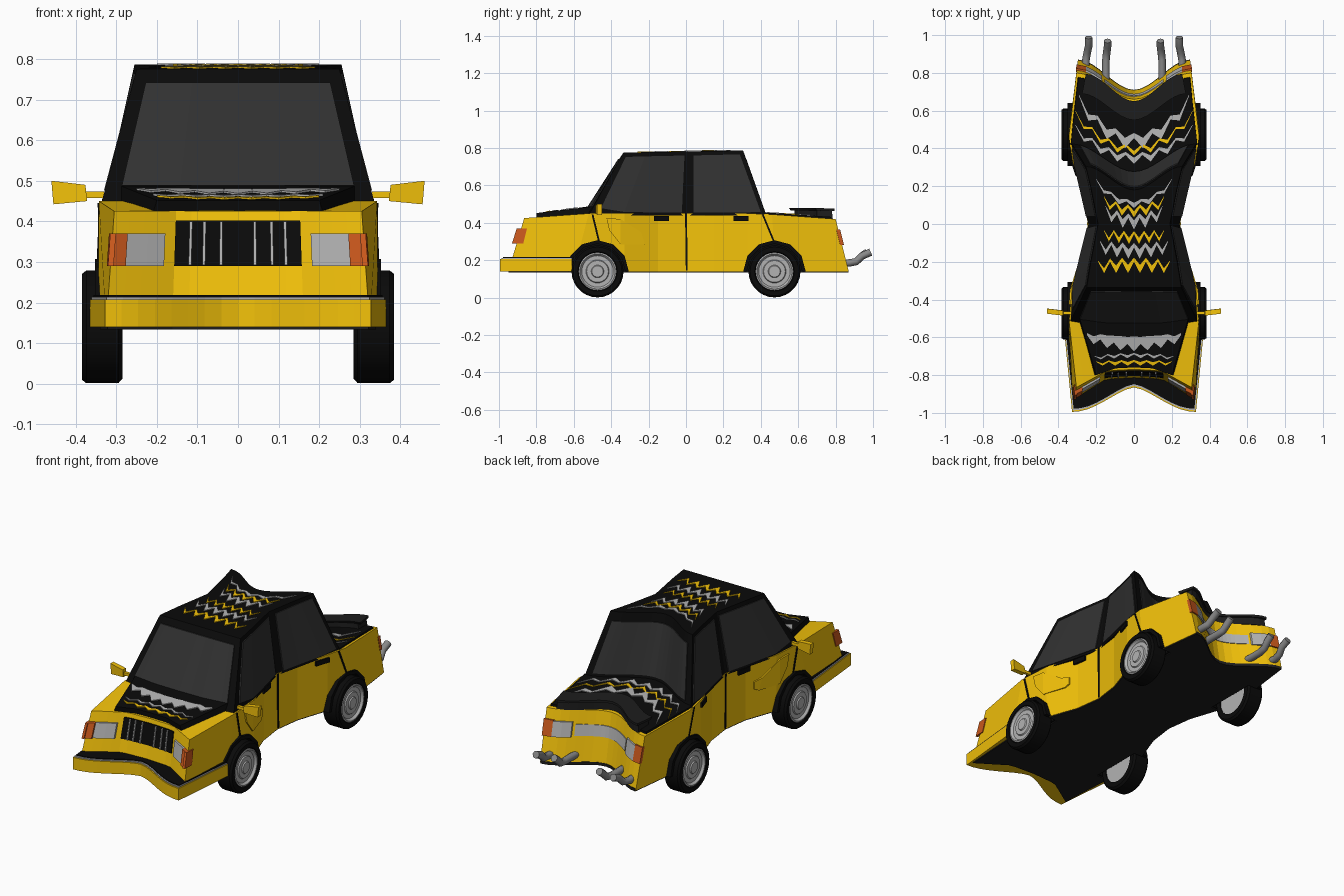
import bpy, bmesh, math

if "Cube" in bpy.data.objects:
    bpy.data.objects.remove(bpy.data.objects["Cube"])

def mat(name, r, g, b):
    m = bpy.data.materials.new(name)
    m.diffuse_color = (r, g, b, 1)
    m.use_nodes = True
    m.node_tree.nodes["Principled BSDF"].inputs["Base Color"].default_value = m.diffuse_color
    return m

YELLOW = mat("yellow", .9, .54, .003)
BLACK = mat("black", .003, .003, .003)
TRIM = mat("dark_trim", .012, .012, .012)
GLASS = mat("glass", .03, .03, .03)
ORANGE = mat("orange", .6, .1, .012)
SILVER = mat("silver", .45, .45, .45)
STEEL = mat("steel", .25, .25, .25)

def make(name, verts, faces, material, mirror=False, smooth=False):
    n = len(verts)
    if mirror:
        verts = verts + [(-x, y, z) for x, y, z in verts]
        faces = faces + [tuple(i + n for i in reversed(f)) for f in faces]
    me = bpy.data.meshes.new(name)
    me.from_pydata(verts, [], faces)
    bm = bmesh.new()
    bm.from_mesh(me)
    bmesh.ops.remove_doubles(bm, verts=bm.verts, dist=1e-5)
    bmesh.ops.recalc_face_normals(bm, faces=bm.faces)
    bm.to_mesh(me)
    bm.free()
    ob = bpy.data.objects.new(name, me)
    bpy.context.collection.objects.link(ob)
    if material:
        me.materials.append(material)
    if smooth:
        bpy.ops.object.select_all(action='DESELECT')
        ob.select_set(True)
        bpy.context.view_layer.objects.active = ob
        bpy.ops.object.shade_smooth_by_angle(angle=math.radians(35))
    return ob

def block(name, A, B, material, mirror=False):
    """Closed solid between two equal grids of points."""
    n, m = len(A), len(A[0])
    verts = [p for g in (A, B) for row in g for p in row]
    vid = lambda k, i, j: k * n * m + i * m + j
    faces = [(vid(k, i, j), vid(k, i + 1, j), vid(k, i + 1, j + 1), vid(k, i, j + 1))
             for k in (0, 1) for i in range(n - 1) for j in range(m - 1)]
    rim = [(i, 0) for i in range(n)] + [(n - 1, j) for j in range(1, m)]
    rim += [(i, m - 1) for i in range(n - 2, -1, -1)] + [(0, j) for j in range(m - 2, 0, -1)]
    for a, b in zip(rim, rim[1:] + rim[:1]):
        faces.append((vid(0, *a), vid(0, *b), vid(1, *b), vid(1, *a)))
    return make(name, verts, faces, material, mirror)

def lerp(a, b, t):
    return a + (b - a) * t

def interp(pairs, y):
    for (y0, v0), (y1, v1) in zip(pairs, pairs[1:]):
        if y <= y1:
            return lerp(v0, v1, max(0, (y - y0) / (y1 - y0)))
    return pairs[-1][1]

# A station is (top, bottom); each edge is (y centre, y side, half width, z)
def pt(e, u):
    a = min(1, abs(u))
    if e[0] < -.84:                       # bumper: rounded hollow
        f = math.sin(a * math.pi / 2) ** 1.5
    elif e[0] < 0:                        # nose: flat middle, swept corners
        f = max(.15 * a, (a - .43) / .57)
    else:                                 # tail: smooth hollow
        f = a * a * (3 - 2 * a)
    return (u * e[2], lerp(e[0], e[1], f), e[3])

def loft(name, st, material):
    us = [i / 8 - 1 for i in range(17)]
    return block(name, *[[[pt(s[k], u) for u in us] for s in st] for k in (0, 1)], material)

def side_x(st, y, z):
    pairs = []
    for t, b in st:
        h = (z - b[3]) / (t[3] - b[3])
        pairs.append((lerp(b[1], t[1], h), lerp(b[2], t[2], h)))
    return interp(pairs, y)

def side_panel(name, st, cols, off, material):
    A, B = [[[(side_x(st, y, z) + d, y, z) for y, z in c] for c in cols] for d in (off, -.008)]
    return block(name, A, B, material, True)

def end_panel(name, s, us, z0, z1, off, material, mirror=False):
    def p(u, z, d):
        h = (z - s[1][3]) / (s[0][3] - s[1][3])
        x, y, _ = (lerp(b, t, h) for t, b in zip(pt(s[0], u), pt(s[1], u)))
        return (x, y + d, z)
    A, B = [[[p(u, z, d) for z in (z0, z1)] for u in us] for d in (off, -off)]
    return block(name, A, B, material, mirror)

def stripe(name, st, y0, curve, half, n, amp, th, material):
    A, B = [], []
    for k in range(n + 1):
        v = 2 * k / n - 1
        x = v * half
        y = y0 + curve * v * v + amp * (-1) ** k
        t = th * (1 if k % 2 else .5) * (1.1 - .8 * abs(v) ** 3)
        for g, d in ((A, .004), (B, -.004)):
            g.append([(x, yy, d + interp([(pt(s[0], x / s[0][2])[1], s[0][3]) for s in st], yy))
                      for yy in (y, y + t)])
    return block(name, A, B, material)

def lathe(name, prof, y, material, smooth=True, n=28):
    verts = [(x, y + r * math.cos(a), .14 + r * math.sin(a))
             for a in (2 * math.pi * i / n for i in range(n)) for r, x in prof]
    m = len(prof)
    faces = [(i * m + j, i * m + j + 1, (i + 1) % n * m + j + 1, (i + 1) % n * m + j)
             for i in range(n) for j in range(m - 1)]
    return make(name, verts, faces, material, True, smooth)

# Lower body, pinched at the waist and hollowed at both ends
body_st = [((-.77, -.865, .305, .425), (-.83, -.95, .325, .14)),
           ((-.55, -.52, .343, .45), (-.55, -.6, .345, .14)),
           ((-.33, -.33, .33, .45), (-.33, -.33, .33, .14)),
           ((-.15, -.15, .265, .45), (-.15, -.15, .265, .14)),
           ((0, 0, .245, .45), (0, 0, .245, .14)),
           ((.13, .15, .265, .45), (.13, .15, .265, .14)),
           ((.25, .33, .325, .45), (.25, .33, .325, .14)),
           ((.32, .46, .345, .445), (.32, .48, .345, .14)),
           ((.66, .80, .305, .42), (.71, .87, .297, .14))]
body = loft("body", body_st, YELLOW)
floor = loft("underbody", [((*b[:2], b[2] - .003, .15), (*b[:2], b[2] - .003, .134)) for _, b in body_st], TRIM)

# Cabin, with glass on every side
cabin_st = [((-.335, -.335, .25, .775), (-.55, -.52, .338, .44)),
            ((-.2, -.2, .228, .778), (-.33, -.33, .326, .44)),
            ((0, 0, .19, .781), (0, 0, .243, .44)),
            ((.09, .18, .225, .784), (.15, .31, .315, .44)),
            ((.18, .305, .255, .787), (.28, .43, .332, .44))]
loft("cabin", cabin_st, BLACK)
wide = [i / 8 * .88 for i in range(-8, 9)]
end_panel("windshield", cabin_st[0], wide, .488, .742, -.006, GLASS)
end_panel("rear_window", cabin_st[-1], wide, .47, .74, .006, GLASS)
side_panel("front_side_window", cabin_st, [((-.455, .478), (-.322, .752)), ((-.33, .458), (-.22, .755)),
           ((-.15, .455), (-.12, .757)), ((-.022, .455), (-.008, .76))], .005, GLASS)
side_panel("rear_side_window", cabin_st, [((.04, .455), (.04, .76)), ((.15, .455), (.12, .762)),
           ((.3, .455), (.21, .764)), ((.4, .458), (.288, .765))], .005, GLASS)

# Black hood and trunk panels, spoiler
hood_st = [((-.76, -.80, .2, .452), (-.76, -.80, .21, .42)), ((-.52, -.49, .29, .488), (-.52, -.49, .3, .43))]
loft("hood_panel", hood_st, BLACK)
trunk_st = [((.27, .42, .335, .455), (.27, .42, .337, .43)), ((.63, .775, .295, .432), (.63, .78, .3, .41))]
loft("trunk_panel", trunk_st, BLACK)
loft("spoiler", [((.55, .69, .275, .48), (.56, .7, .27, .465)), ((.65, .795, .255, .475), (.65, .795, .255, .462))], TRIM)
loft("spoiler_base", [((.58, .7, .255, .466), (.58, .7, .26, .42)), ((.64, .78, .25, .466), (.64, .785, .255, .42))], TRIM)

# Zigzag paint stripes
for i, (st, y0, c, half, n, amp, th, m) in enumerate([
        (hood_st, -.655, .05, .25, 14, .018, .07, SILVER),
        (hood_st, -.74, .0, .2, 12, .01, .018, YELLOW),
        (hood_st, -.70, -.01, .21, 12, .01, .014, SILVER),
        (cabin_st, -.23, .0, .19, 12, .03, .04, YELLOW),
        (cabin_st, -.155, .03, .18, 12, .03, .045, SILVER),
        (cabin_st, -.08, .02, .16, 12, .026, .03, YELLOW),
        (cabin_st, .0, .06, .15, 10, .03, .045, SILVER),
        (cabin_st, .06, .06, .16, 10, .025, .03, YELLOW),
        (cabin_st, .1, .12, .2, 10, .015, .025, SILVER),
        (trunk_st, .34, .16, .31, 14, .022, .03, SILVER),
        (trunk_st, .385, .19, .31, 14, .022, .022, YELLOW),
        (trunk_st, .425, .22, .29, 12, .03, .05, SILVER)]):
    stripe(f"stripe_{i + 1}", st, y0, c, half, n, amp, th, m)

# Front bumper with trim layers
for name, d, z0, z1, m in (("front_bumper", 0, .14, .207, YELLOW), ("bumper_trim", .008, .2, .213, SILVER),
                           ("bumper_seal", .017, .2, .218, BLACK)):
    loft(name, [tuple((-.865 + d, -.995 + d, .328 - d * .5, z) for z in (z1, z0)),
                tuple((-.78, -.61, .365 - d * .5, z) for z in (z1, z0))], m)

# Grille and lamps
front, rear = body_st[0], body_st[-1]
end_panel("grille", front, [i / 8 - .5 for i in range(9)], .29, .402, -.006, BLACK)
for i, x in enumerate((.042, .084, .118)):
    u = x / .313
    end_panel(f"grille_bar_{i + 1}", front, [u - .011, u + .011], .292, .4, -.014, SILVER, True)
end_panel("headlight", front, [.58, .72, .88], .29, .37, -.012, SILVER, True)
end_panel("front_indicator", front, [.88, 1.01], .29, .37, -.022, ORANGE, True)
side_panel("front_indicator_side", body_st, [((-.93, .29), (-.905, .37)), ((-.87, .29), (-.85, .37))], .006, ORANGE)
end_panel("tail_light", rear, [.56, .7, .84], .28, .36, .01, SILVER, True)
end_panel("rear_indicator", rear, [.84, 1.01], .28, .365, .01, ORANGE, True)
end_panel("rear_band", rear, [i / 8 * .52 for i in range(-8, 9)], .285, .345, .005, SILVER)

# Door seams, handles and side scoops
for name, (yt, zt), (yb, zb) in (("middle_seam", (0, .45), (.004, .145)), ("front_seam", (-.5, .445), (-.465, .3)),
                                 ("rear_seam", (.41, .445), (.47, .3))):
    side_panel(name, body_st, [((yb - .005, zb), (yt - .005, zt)), ((yb + .005, zb), (yt + .005, zt))], .004, BLACK)
for name, y in (("front_handle", -.17), ("rear_handle", .255)):
    side_panel(name, body_st, [((y, .41), (y, .436)), ((y + .08, .41), (y + .08, .436))], .01, BLACK)
side_panel("side_scoop", body_st, [((-.41, .36), (-.425, .425)), ((-.35, .285), (-.35, .42)),
           ((-.22, .285), (-.24, .35)), ((-.195, .3), (-.195, .34))], .008, YELLOW)

# Mirrors
block("mirror", [[(.372, -.485, .45), (.455, -.475, .442)], [(.376, -.485, .49), (.46, -.475, .5)]],
      [[(.372, -.458, .45), (.455, -.448, .442)], [(.376, -.458, .49), (.46, -.448, .5)]], YELLOW, True)
block("mirror_arm", [[(.33, -.478, .458), (.38, -.478, .458)], [(.33, -.478, .474), (.38, -.478, .474)]],
      [[(.33, -.462, .458), (.38, -.462, .458)], [(.33, -.462, .474), (.38, -.462, .474)]], YELLOW, True)

# Wheels, wheel wells and angular arches
for end, y in (("front", -.473), ("rear", .473)):
    cutter = lathe(end + "_well_cutter", [(0, .27), (.155, .27), (.155, .5), (0, .5)], y, None, False, 16)
    cutter.hide_render = True
    cutter.hide_set(True)
    for ob in (body, floor):
        mod = ob.modifiers.new(end + "_well", 'BOOLEAN')
        mod.object, mod.operation, mod.solver = cutter, 'DIFFERENCE', 'EXACT'
    lathe(end + "_tyre", [(.1, .285), (.128, .285), (.139, .295), (.139, .374), (.13, .385),
                          (.106, .385), (.1, .375), (.1, .285)], y, BLACK)
    lathe(end + "_rim", [(0, .29), (.101, .29), (.101, .382), (.094, .384), (.084, .372), (.062, .372), (.058, .378),
                         (.034, .378), (.03, .384), (0, .384)], y, SILVER)
    arcs = [math.pi * i / 6 for i in range(7)]
    ring = lambda r, x: [(x, y + r * math.cos(a), .14 + r * math.sin(a)) for a in arcs]
    block(end + "_arch", [ring(.167, .272), ring(.167, .352)], [ring(.148, .272), ring(.148, .352)], BLACK, True)
    block(end + "_well_back", [ring(.16, .277), ring(0.001, .277)], [ring(.16, .268), ring(0.001, .268)], BLACK, True)

# Four upswept exhaust pipes
for i, (x, end) in enumerate(((-.24, .988), (-.14, .97), (.14, .97), (.24, .988))):
    cu = bpy.data.curves.new(f"exhaust_{i + 1}", 'CURVE')
    cu.dimensions, cu.bevel_depth, cu.bevel_resolution, cu.use_fill_caps = '3D', .02, 2, True
    sp = cu.splines.new('POLY')
    sp.points.add(4)
    path = [(x * 1.06, .75, .185), (x * 1.06, .87, .185), (x * 1.03, .91, .192), (x, .94, .222), (x, end, .243)]
    for p, co in zip(sp.points, path):
        p.co = (*co, 1)
    cu.materials.append(STEEL)
    bpy.context.collection.objects.link(bpy.data.objects.new(f"exhaust_{i + 1}", cu))
